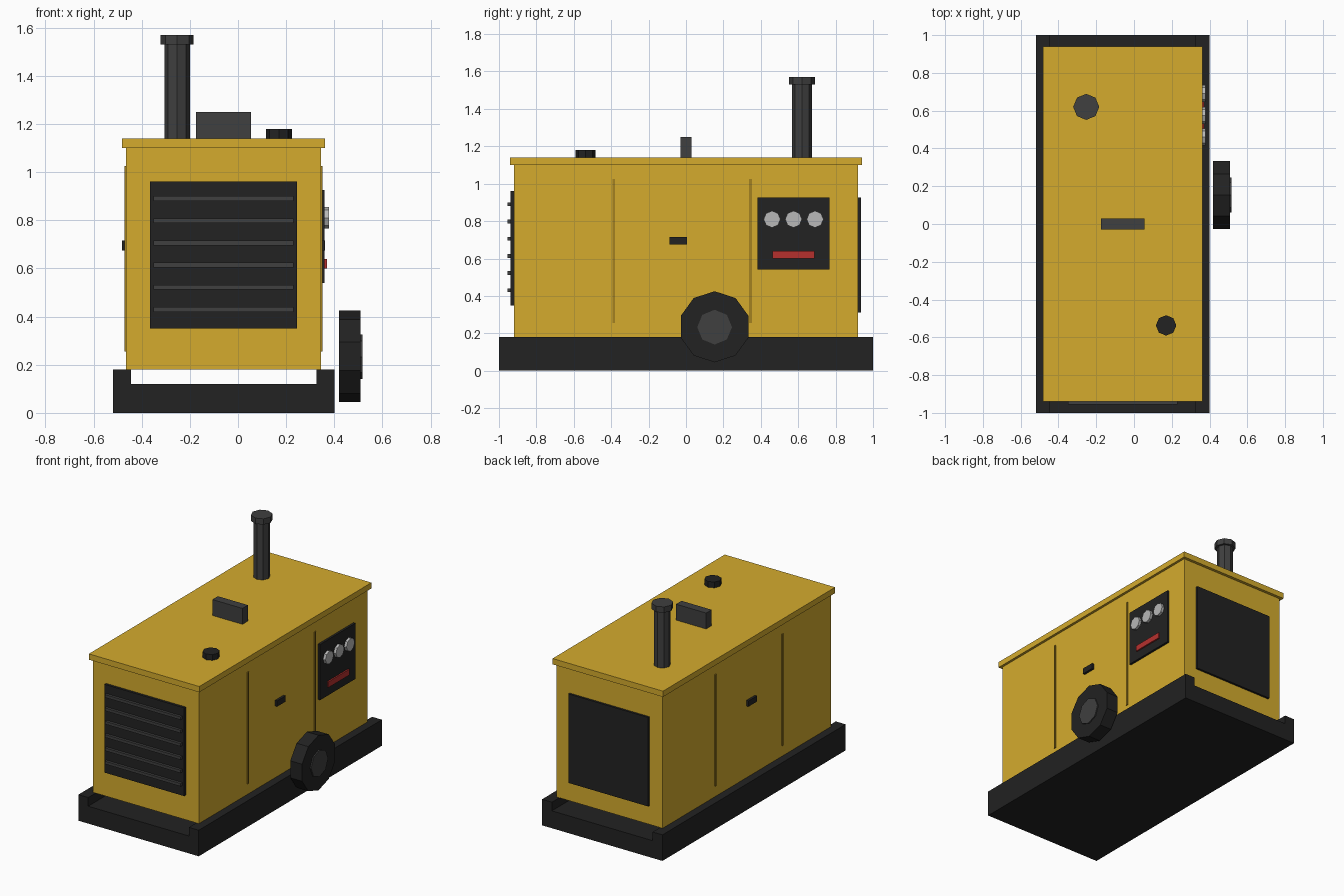
import bpy
from math import pi

if "Cube" in bpy.data.objects:
    bpy.data.objects.remove(bpy.data.objects["Cube"])

CX = -0.06      # centre line of the cabinet and skid
SIDE = 0.405    # half width of the cabinet


def material(name, rgb):
    m = bpy.data.materials.new(name)
    m.diffuse_color = (*rgb, 1)
    m.use_nodes = True
    m.node_tree.nodes["Principled BSDF"].inputs["Base Color"].default_value = m.diffuse_color
    return m


YELLOW = material("yellow_paint", (0.66, 0.41, 0.027))
SEAM = material("seam_yellow", (0.37, 0.22, 0.014))
BLACK = material("black", (0.016, 0.016, 0.016))
DARK = material("dark_grey", (0.05, 0.05, 0.05))
LIGHT = material("light_grey", (0.48, 0.48, 0.48))
RED = material("red", (0.47, 0.03, 0.027))


def box(name, x, y, z, mat):
    """Box from (min, max) pairs on each axis."""
    bpy.ops.mesh.primitive_cube_add(size=1, location=[sum(r) / 2 for r in (x, y, z)])
    ob = bpy.context.object
    ob.name = name
    ob.scale = [r[1] - r[0] for r in (x, y, z)]
    bpy.ops.object.transform_apply(location=False, rotation=False, scale=True)
    ob.data.materials.append(mat)
    return ob


def prism(name, centre, radius, depth, mat, sides=8, sideways=False):
    """Low-poly cylinder, upright or lying along x, with a corner on top."""
    bpy.ops.mesh.primitive_cylinder_add(
        vertices=sides, radius=radius, depth=depth, location=centre,
        rotation=(pi / 2, 0, pi / 2) if sideways else (0, 0, 0))
    ob = bpy.context.object
    ob.name = name
    ob.data.materials.append(mat)
    return ob


def centred(half):
    return (CX - half, CX + half)


# Skid: floor plate with a raised rail along each side
box("skid_floor", centred(0.385), (-1, 1), (0, 0.12), BLACK)
box("skid_rail_left", (-0.52, -0.445), (-1, 1), (0, 0.18), BLACK)
box("skid_rail_right", (0.325, 0.40), (-1, 1), (0, 0.18), BLACK)

# Cabinet and overhanging lid
box("cabinet", centred(SIDE), (-0.92, 0.92), (0.18, 1.10), YELLOW)
box("lid", centred(0.422), (-0.94, 0.94), (1.10, 1.14), YELLOW)

# Front radiator grille with slats, plain rear panel
box("front_grille", centred(0.305), (-0.937, -0.91), (0.35, 0.96), BLACK)
for i in range(6):
    z = 0.43 + i * 0.092
    box(f"grille_slat_{i + 1}", centred(0.29), (-0.955, -0.93), (z - 0.01, z + 0.01), DARK)
box("rear_panel", centred(0.305), (0.91, 0.935), (0.31, 0.925), BLACK)

# Door seams and handles on both sides
for side, s in (("left", -1), ("right", 1)):
    def outward(depth):
        return sorted((CX + s * (SIDE - 0.01), CX + s * (SIDE + depth)))
    for place, y in (("front", -0.387), ("rear", 0.345)):
        box(f"door_seam_{side}_{place}", outward(0.006), (y - 0.007, y + 0.007),
            (0.255, 1.025), SEAM)
    box(f"door_handle_{side}", outward(0.016), (-0.087, 0.005), (0.675, 0.715), BLACK)

# Control panel with three gauges and a red strip
box("control_panel", (0.335, 0.36), (0.383, 0.767), (0.54, 0.925), BLACK)
for i in range(3):
    prism(f"gauge_{i + 1}", (0.368, 0.46 + i * 0.115, 0.81), 0.045, 0.02, LIGHT, sideways=True)
box("red_strip", (0.35, 0.37), (0.462, 0.688), (0.60, 0.64), RED)

# Roof fittings
prism("exhaust_pipe", (-0.253, 0.62, 1.33), 0.053, 0.40, DARK)
prism("exhaust_cap", (-0.253, 0.62, 1.55), 0.069, 0.04, DARK)
box("lifting_bar", centred(0.115), (-0.03, 0.03), (1.13, 1.25), DARK)
prism("fuel_cap", (0.17, -0.537, 1.155), 0.054, 0.05, BLACK)

# Wheel on the right side
prism("wheel_tyre", (0.464, 0.153, 0.235), 0.19, 0.09, BLACK, sides=10, sideways=True)
prism("wheel_hub", (0.468, 0.153, 0.233), 0.093, 0.098, DARK, sideways=True)
